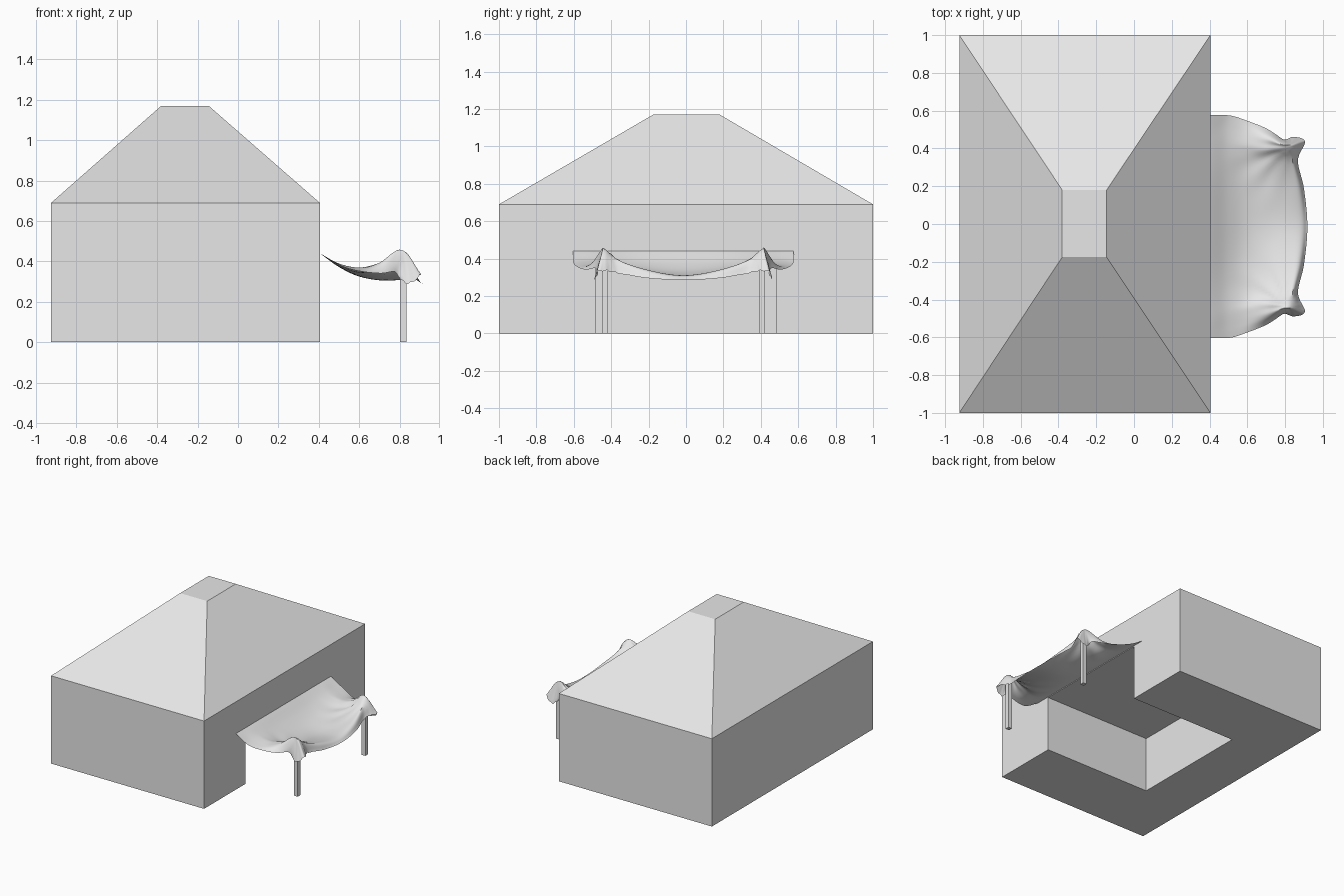
import bpy
import bmesh
import math
from mathutils import Vector

if "Cube" in bpy.data.objects:
    bpy.data.objects.remove(bpy.data.objects["Cube"])


def make_material(name, color):
    mat = bpy.data.materials.new(name)
    mat.use_nodes = True
    mat.diffuse_color = color
    mat.node_tree.nodes["Principled BSDF"].inputs["Base Color"].default_value = color
    return mat


grey = make_material("plain grey", (0.8, 0.8, 0.8, 1))


def add_object(name, bm):
    bmesh.ops.recalc_face_normals(bm, faces=bm.faces)
    mesh = bpy.data.meshes.new(name)
    bm.to_mesh(mesh)
    bm.free()
    mesh.materials.append(grey)
    obj = bpy.data.objects.new(name, mesh)
    bpy.context.collection.objects.link(obj)
    return obj


def stacked_rings(name, rings):
    """Closed solid through rectangles (x0, x1, y0, y1, z)."""
    bm = bmesh.new()
    loops = [[bm.verts.new(p) for p in
              ((x0, y0, z), (x1, y0, z), (x1, y1, z), (x0, y1, z))]
             for x0, x1, y0, y1, z in rings]
    for low, high in zip(loops, loops[1:]):
        for i in range(4):
            j = (i + 1) % 4
            bm.faces.new((low[i], low[j], high[j], high[i]))
    bm.faces.new(loops[0])
    bm.faces.new(loops[-1])
    return add_object(name, bm)


# Building: walls and flat-topped hip roof
building = stacked_rings("building", [
    (-0.925, 0.405, -1, 1, 0),
    (-0.925, 0.405, -1, 1, 0.69),
    (-0.38, -0.145, -0.175, 0.18, 1.17)])

# Deep entrance recess, open at the ground
cutter = stacked_rings("recess_cutter", [
    (-0.52, 0.6, -0.483, 0.483, -0.2),
    (-0.52, 0.6, -0.483, 0.483, 0.435)])
cutter.hide_render = True
cut = building.modifiers.new("recess", "BOOLEAN")
cut.operation = "DIFFERENCE"
cut.solver = "EXACT"
cut.object = cutter
bpy.context.view_layer.objects.active = building
bpy.ops.object.modifier_apply(modifier=cut.name)
bpy.data.objects.remove(cutter)

# Awning posts
MID = -0.014
for label, side in (("front", -1), ("back", 1)):
    y = MID + side * 0.42
    stacked_rings(label + "_post", [
        (0.802, 0.834, y - 0.016, y + 0.016, 0),
        (0.802, 0.834, y - 0.016, y + 0.016, 0.43)])

# Awning: half-width sections from wall to hem, centre outwards
half = [
    [(.405, 0, .44), (.5, 0, .372), (.6, 0, .325), (.72, 0, .305), (.87, 0, .31), (.918, 0, .286)],
    [(.405, .2, .44), (.5, .2, .375), (.6, .2, .335), (.72, .19, .325), (.86, .19, .338), (.9, .2, .295)],
    [(.405, .37, .44), (.5, .37, .385), (.6, .37, .355), (.7, .35, .36), (.83, .34, .388), (.868, .35, .325)],
    [(.405, .46, .44), (.5, .45, .39), (.6, .44, .372), (.7, .43, .395), (.818, .42, .45), (.905, .45, .335)],
    [(.405, .53, .44), (.5, .53, .385), (.6, .51, .36), (.7, .48, .38), (.805, .437, .442), (.845, .475, .29)],
    [(.405, .59, .44), (.51, .588, .378), (.6, .56, .352), (.7, .52, .345), (.77, .475, .35), (.795, .455, .32)],
]
sections = [[Vector(p) for p in row] for row in half]
mirrored = [[Vector((p.x, -p.y, p.z)) for p in row] for row in sections[:0:-1]]


def smooth_path(points, steps):
    """Catmull-Rom samples through the points."""
    pts = [2 * points[0] - points[1], *points, 2 * points[-1] - points[-2]]
    out = []
    for a, b, c, d in zip(pts, pts[1:], pts[2:], pts[3:]):
        for k in range(steps):
            t = k / steps
            out.append(b + (c - a) * t / 2 + (2 * a - 5 * b + 4 * c - d) * t**2 / 2
                       + (3 * b - a - 3 * c + d) * t**3 / 2)
    return out + [points[-1].copy()]


rows = [smooth_path(row, 7) for row in mirrored + sections]
columns = [smooth_path(list(col), 8) for col in zip(*rows)]

bm = bmesh.new()
grid = []
for col in columns:
    line = []
    for p in col:
        # Creases fan out from each post and fade with distance
        dx, dy = 0.818 - p.x, 0.42 - abs(p.y)
        dist = math.hypot(dx, dy)
        fade = min(dist / 0.08, 1) * max(0, 1 - dist / 0.36)
        p.z += 0.007 * fade * math.sin(11 * math.atan2(dy, dx))
        line.append(bm.verts.new((p.x, p.y + MID, p.z)))
    grid.append(line)
for a, b in zip(grid, grid[1:]):
    for i in range(len(a) - 1):
        bm.faces.new((a[i], b[i], b[i + 1], a[i + 1]))
awning = add_object("awning_cloth", bm)
if sum(f.normal.z for f in awning.data.polygons) < 0:
    awning.data.flip_normals()
bpy.ops.object.select_all(action="DESELECT")
awning.select_set(True)
bpy.context.view_layer.objects.active = awning
bpy.ops.object.shade_smooth_by_angle(angle=math.radians(50))
